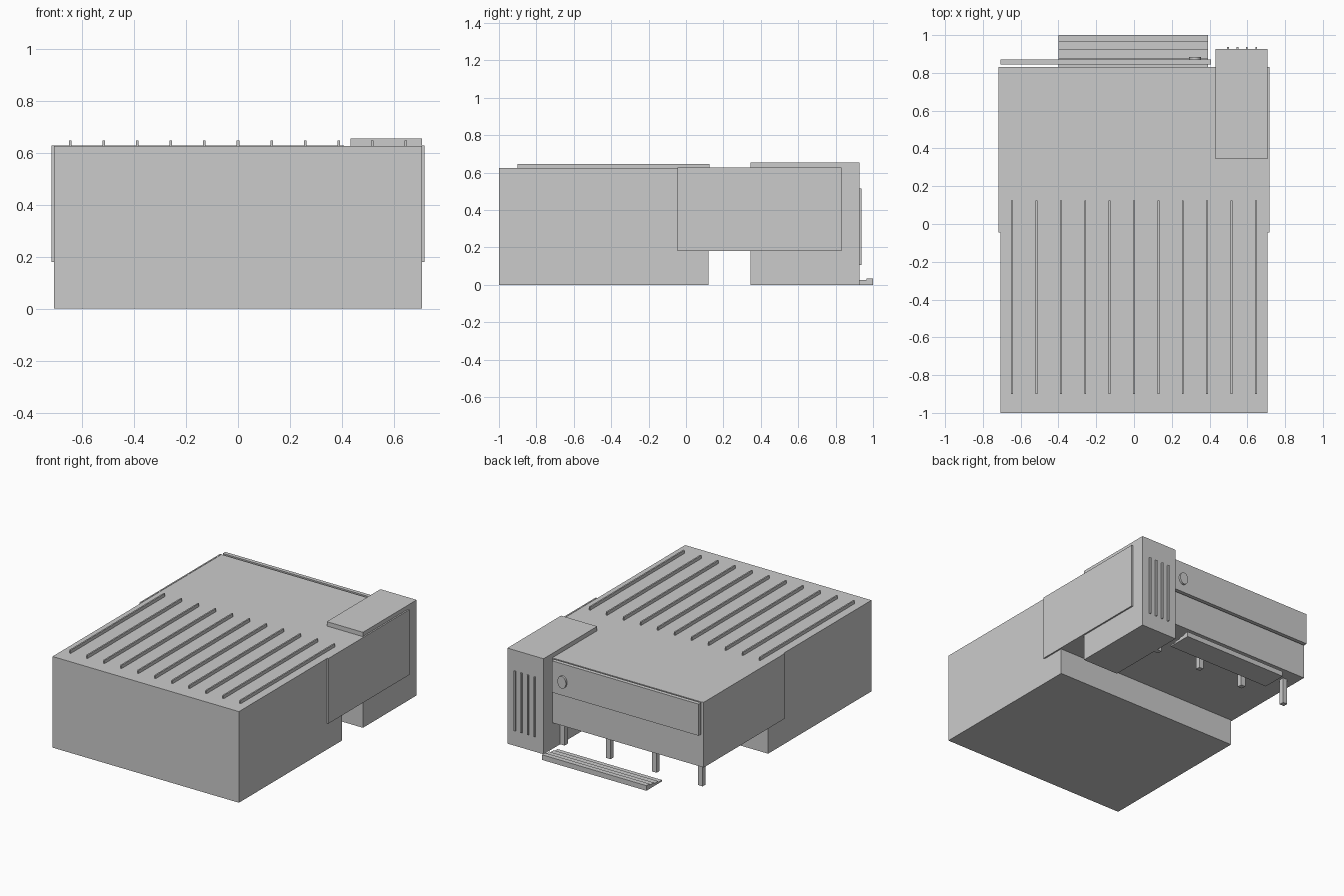
import bpy, bmesh, math

if "Cube" in bpy.data.objects:
    bpy.data.objects.remove(bpy.data.objects["Cube"])

grey = bpy.data.materials.new("plain_grey")
grey.diffuse_color = (0.6, 0.6, 0.6, 1)
grey.use_nodes = True
grey.node_tree.nodes["Principled BSDF"].inputs["Base Color"].default_value = grey.diffuse_color


def finish(name, bm):
    bmesh.ops.recalc_face_normals(bm, faces=bm.faces)
    me = bpy.data.meshes.new(name)
    bm.to_mesh(me)
    bm.free()
    me.materials.append(grey)
    ob = bpy.data.objects.new(name, me)
    bpy.context.collection.objects.link(ob)
    return ob


def box(name, x, y, z):
    """Box from (min, max) ranges."""
    bm = bmesh.new()
    bmesh.ops.create_cube(bm, size=1)
    for v in bm.verts:
        v.co = [r[0] if c < 0 else r[1] for c, r in zip(v.co, (x, y, z))]
    return finish(name, bm)


def extrude_x(name, profile, x0, x1):
    """Side profile of (y, z) points extruded along x."""
    bm = bmesh.new()
    face = bm.faces.new([bm.verts.new((x0, y, z)) for y, z in profile])
    new = bmesh.ops.extrude_face_region(bm, geom=[face])["geom"]
    bmesh.ops.translate(bm, vec=(x1 - x0, 0, 0),
                        verts=[g for g in new if isinstance(g, bmesh.types.BMVert)])
    return finish(name, bm)


# Main hall with the upper floor overhanging the entrance
extrude_x("hall", [(-1, 0), (0.12, 0), (0.12, 0.18), (0.832, 0.18),
                   (0.832, 0.625), (-1, 0.625)], -0.707, 0.707)

# Cladding on both sides
for side, name in ((-1, "left_cladding"), (1, "right_cladding")):
    box(name, sorted((side * 0.707, side * 0.717)), (-0.045, 0.832), (0.18, 0.627))

# Roof ribs
for i in range(11):
    x = -0.645 + 0.129 * i
    box(f"roof_rib_{i + 1}", (x - 0.005, x + 0.005), (-0.9, 0.125), (0.62, 0.647))

# Corner tower with vertical slats
box("tower", (0.432, 0.7065), (0.345, 0.927), (0, 0.655))
for i in range(4):
    x = 0.497 + 0.05 * i
    box(f"tower_slat_{i + 1}", (x - 0.005, x + 0.005), (0.92, 0.937), (0.105, 0.515))

# Fascia board and round plate
box("fascia", (-0.707, 0.407), (0.845, 0.872), (0.41, 0.627))
bm = bmesh.new()
bmesh.ops.create_cone(bm, cap_ends=True, segments=32, radius1=1, radius2=1, depth=1)
for v in bm.verts:
    x, y, z = v.co
    v.co = (0.324 + 0.032 * x, 0.878 + 0.014 * z, 0.505 + 0.042 * y)
finish("round_plate", bm)

# Columns under the overhang
for i in range(4):
    x = -0.632 + 0.349 * i
    box(f"column_{i + 1}", (x - 0.017, x + 0.017), (0.713, 0.747), (0, 0.18))

# Low entrance steps
extrude_x("entrance_steps", [(0.832, 0), (1, 0), (1, 0.035), (0.966, 0.035),
                             (0.966, 0.026), (0.92, 0.026), (0.92, 0.018),
                             (0.873, 0.018), (0.873, 0.01), (0.832, 0.01)], -0.4, 0.392)
